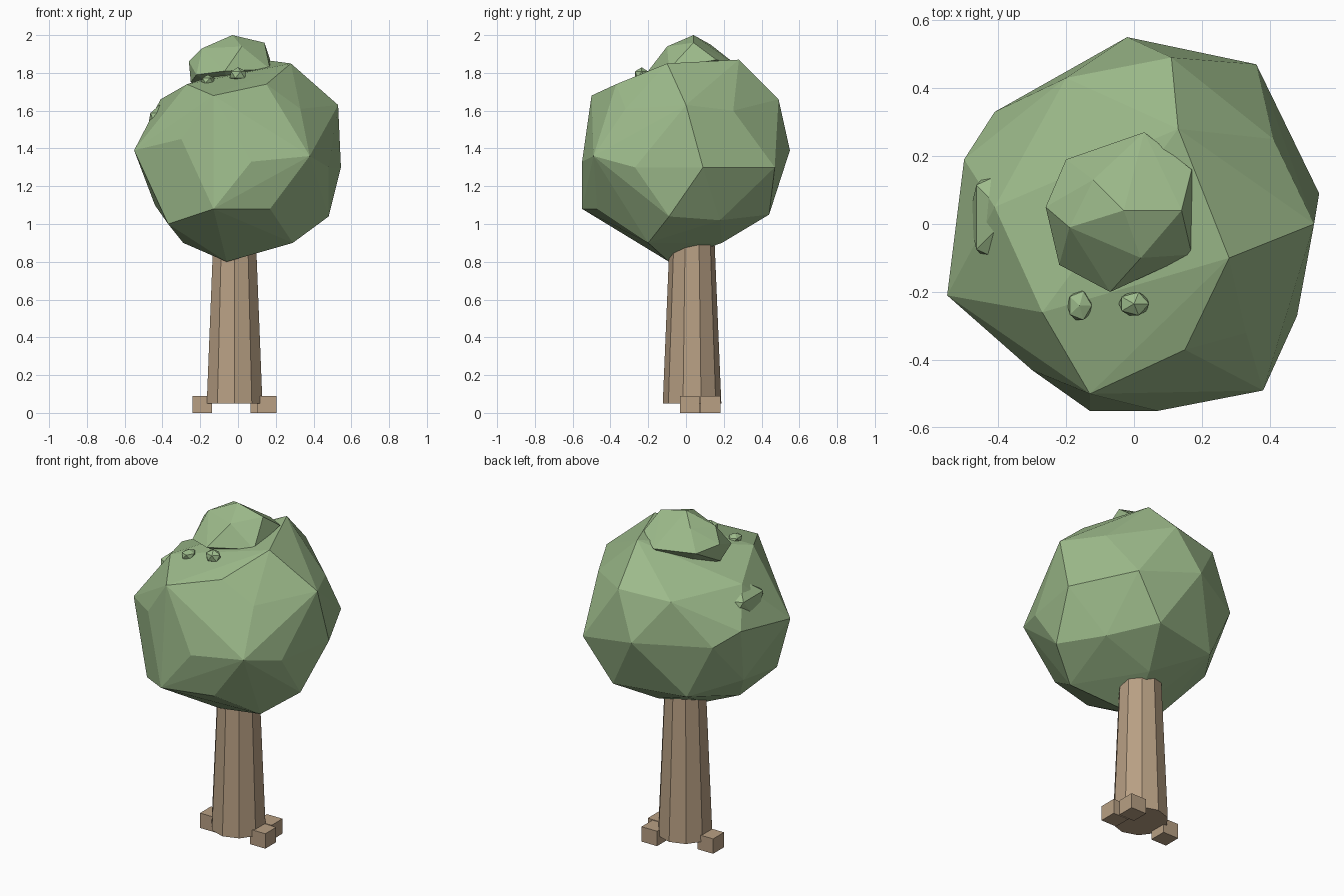
import bpy, bmesh
from mathutils import Vector


def material(name, color):
    m = bpy.data.materials.new(name)
    m.diffuse_color = (*color, 1)
    return m


LEAF = material("leaf_green", (0.34, 0.50, 0.26))
BARK = material("bark_brown", (0.48, 0.35, 0.23))


def add_object(name, bm, mat):
    bmesh.ops.recalc_face_normals(bm, faces=bm.faces)
    me = bpy.data.meshes.new(name)
    bm.to_mesh(me)
    bm.free()
    me.materials.append(mat)
    ob = bpy.data.objects.new(name, me)
    bpy.context.collection.objects.link(ob)
    return ob


def add_hull(name, corners, mat):
    bm = bmesh.new()
    for c in corners:
        bm.verts.new(c)
    bmesh.ops.convex_hull(bm, input=bm.verts)
    loose = [v for v in bm.verts if not v.link_faces]
    bmesh.ops.delete(bm, geom=loose, context='VERTS')
    return add_object(name, bm, mat)


# Tapered ten-sided trunk
bpy.ops.mesh.primitive_cone_add(vertices=10, radius1=0.155, radius2=0.117, depth=0.91,
                                location=(-0.018, 0.032, 0.505))
trunk = bpy.context.object
trunk.name = "trunk"
trunk.data.materials.append(BARK)

# Root blocks around the trunk foot
for i, (x, y) in enumerate([(0.153, 0.02), (0.118, 0.13), (-0.19, 0.035)], 1):
    bm = bmesh.new()
    bmesh.ops.create_cube(bm, size=1)
    for v in bm.verts:
        v.co = Vector((v.co.x * 0.104 + x, v.co.y * 0.104 + y, v.co.z * 0.09 + 0.045))
    add_object(f"root_{i}", bm, BARK)

# Main faceted foliage mass
add_hull("foliage", [
    (-0.06, -0.09, 0.80), (0.29, -0.20, 0.90), (0.05, 0.19, 0.90), (-0.29, -0.10, 0.90),
    (-0.37, -0.34, 1.00), (-0.13, -0.55, 1.08), (0.17, -0.47, 1.08), (0.48, -0.09, 1.04),
    (0.35, 0.18, 1.02), (0.18, 0.44, 1.05), (-0.25, 0.35, 1.05), (-0.44, 0.08, 1.10),
    (-0.55, -0.21, 1.39), (-0.30, -0.43, 1.45), (0.07, -0.55, 1.33), (0.38, -0.49, 1.36),
    (0.48, -0.27, 1.30), (0.545, 0.09, 1.30), (0.36, 0.47, 1.30), (-0.02, 0.55, 1.39),
    (-0.41, 0.33, 1.38), (-0.50, 0.19, 1.45), (-0.13, -0.50, 1.68), (0.15, -0.37, 1.74),
    (0.33, -0.32, 1.61), (0.53, 0, 1.63), (0.41, 0.25, 1.60), (0.11, 0.49, 1.66),
    (-0.20, 0.43, 1.64), (-0.41, 0.05, 1.66), (-0.27, -0.26, 1.74), (0.28, -0.10, 1.85),
    (0.13, 0.28, 1.87),
], LEAF)

# Crown clump on top
add_hull("crown_clump", [
    (-0.03, 0.04, 2.0), (0.14, 0.04, 1.96), (-0.12, 0.13, 1.95), (-0.19, -0.01, 1.93),
    (0.02, -0.10, 1.94), (0.17, 0.16, 1.87), (0.17, -0.09, 1.82), (-0.07, -0.20, 1.81),
    (-0.22, -0.12, 1.79), (-0.26, 0.05, 1.86), (-0.20, 0.19, 1.84), (0.03, 0.27, 1.84),
    (-0.25, 0.03, 1.75), (-0.03, 0.04, 1.66),
], LEAF)

# Smaller leaf clumps breaking through the main mass
clumps = {
    "left_clump": ((-0.37, 0.02, 1.52), (0.13, 0.18, 0.15)),
    "front_tuft": ((0.0, -0.235, 1.79), (0.05, 0.04, 0.04)),
    "front_left_tuft": ((-0.16, -0.24, 1.76), (0.04, 0.05, 0.03)),
}
for name, (pos, size) in clumps.items():
    bm = bmesh.new()
    bmesh.ops.create_icosphere(bm, subdivisions=1, radius=1)
    for v in bm.verts:
        v.co = v.co * Vector(size) + Vector(pos)
    add_object(name, bm, LEAF)
